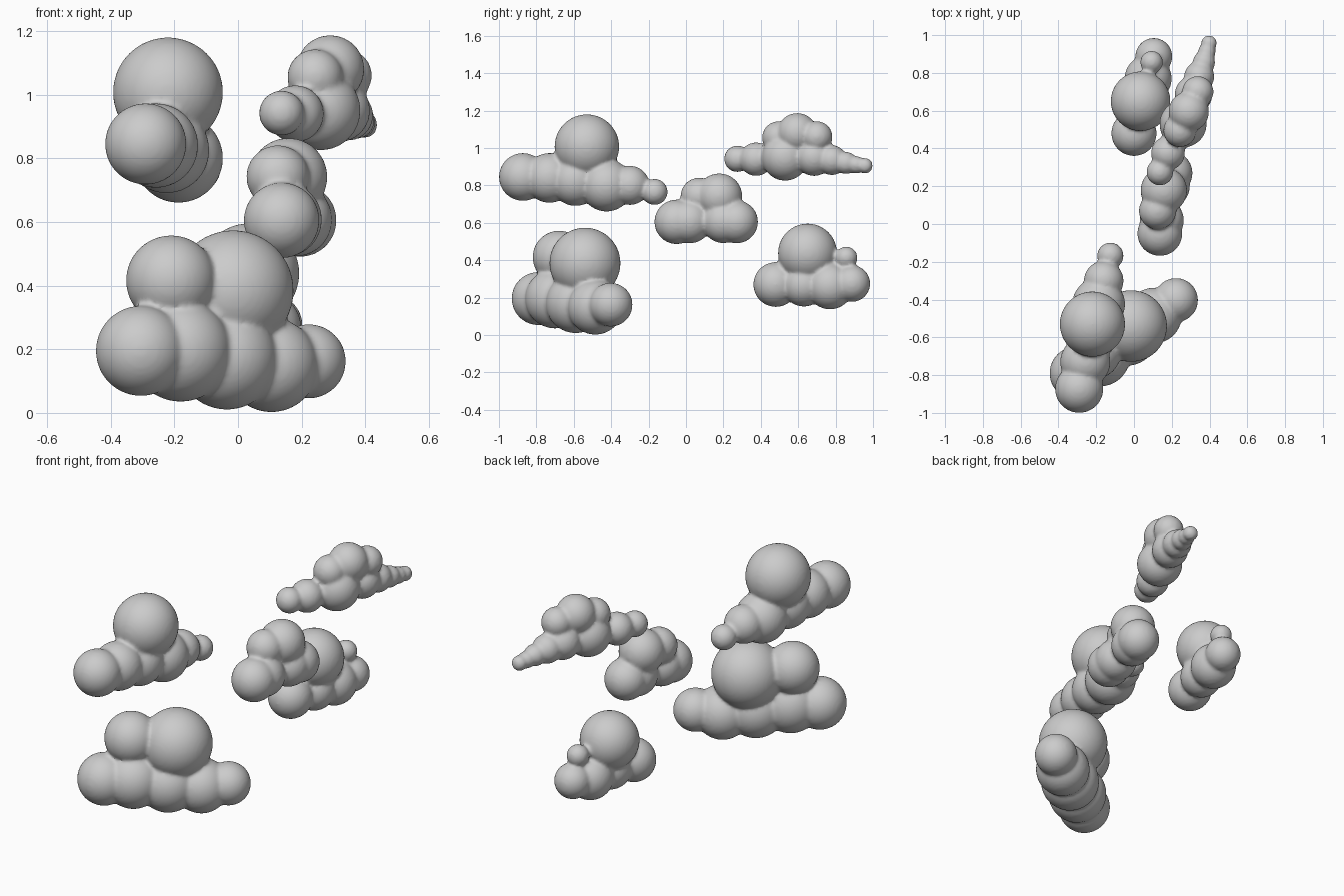
import bpy, bmesh
from mathutils import Matrix


def cloud(name, puffs):
    """Join round puffs (x, y, z, radius) and melt them into one soft skin."""
    bm = bmesh.new()
    for x, y, z, r in puffs:
        bmesh.ops.create_icosphere(bm, subdivisions=4, radius=r,
                                   matrix=Matrix.Translation((x, y, z)))
    mesh = bpy.data.meshes.new(name)
    bm.to_mesh(mesh)
    bm.free()
    ob = bpy.data.objects.new(name, mesh)
    bpy.context.collection.objects.link(ob)
    remesh = ob.modifiers.new("merge", 'REMESH')
    remesh.mode = 'VOXEL'
    remesh.voxel_size = 0.01
    remesh.use_smooth_shade = True
    soften = ob.modifiers.new("soften", 'SMOOTH')
    soften.factor = 0.5
    soften.iterations = 6
    return ob


# Large low cloud at the front: base row, then two crowns
cloud("front_low_cloud", [
    (-0.305, -0.79, 0.195, 0.142), (-0.18, -0.70, 0.195, 0.16),
    (-0.035, -0.59, 0.17, 0.16), (0.105, -0.485, 0.15, 0.148),
    (0.222, -0.403, 0.162, 0.117),
    (-0.015, -0.54, 0.384, 0.19), (-0.21, -0.678, 0.416, 0.142)])

# High cloud at the front left: tapering row with one big crown
cloud("front_high_cloud", [
    (-0.29, -0.872, 0.845, 0.128), (-0.258, -0.73, 0.84, 0.133),
    (-0.225, -0.59, 0.825, 0.135), (-0.187, -0.425, 0.80, 0.14),
    (-0.16, -0.30, 0.80, 0.105), (-0.125, -0.168, 0.765, 0.07),
    (-0.22, -0.53, 1.007, 0.173)])

# Small cloud in the middle: long base, two crowns
cloud("middle_cloud", [
    (0.137, -0.05, 0.605, 0.119), (0.147, 0.02, 0.607, 0.117),
    (0.18, 0.20, 0.607, 0.116), (0.195, 0.27, 0.605, 0.115),
    (0.158, 0.178, 0.741, 0.123), (0.125, 0.07, 0.742, 0.099)])

# High cloud at the back right: thin tail and three crowns
cloud("back_high_cloud", [
    (0.137, 0.275, 0.942, 0.071), (0.18, 0.375, 0.94, 0.09),
    (0.26, 0.53, 0.95, 0.125), (0.315, 0.685, 0.95, 0.10),
    (0.345, 0.78, 0.935, 0.08), (0.37, 0.855, 0.92, 0.06),
    (0.385, 0.91, 0.91, 0.047), (0.397, 0.957, 0.905, 0.042),
    (0.29, 0.595, 1.08, 0.107), (0.243, 0.495, 1.055, 0.088),
    (0.338, 0.70, 1.06, 0.083)])

# Low cloud at the back: short row, big crown, small rear puff
cloud("back_low_cloud", [
    (0.0, 0.48, 0.27, 0.12), (0.045, 0.63, 0.267, 0.115),
    (0.075, 0.77, 0.262, 0.125), (0.105, 0.887, 0.275, 0.098),
    (0.035, 0.65, 0.438, 0.158), (0.093, 0.857, 0.413, 0.06)])
